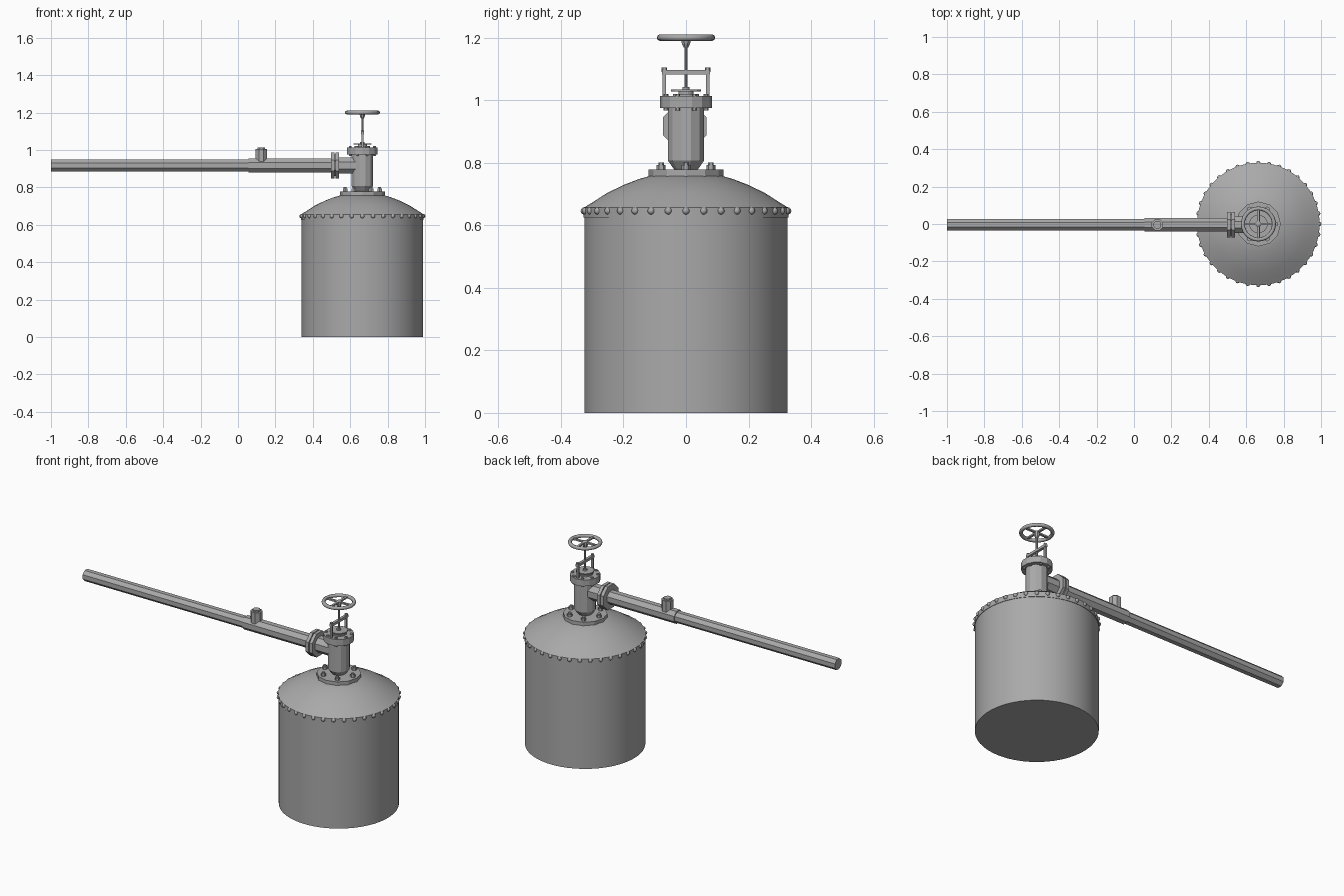
import bpy, bmesh, math
from mathutils import Vector

cube = bpy.data.objects.get("Cube")
if cube:
    bpy.data.objects.remove(cube, do_unlink=True)

grey = bpy.data.materials.new("steel_grey")
grey.use_nodes = True
GREY = (0.4, 0.4, 0.4, 1)
grey.diffuse_color = GREY
grey.node_tree.nodes["Principled BSDF"].inputs["Base Color"].default_value = GREY

CX = 0.665   # tank axis
PY = -0.004  # pipe axis
PZ = 0.917


def finish(name, bm, smooth=None):
    bmesh.ops.recalc_face_normals(bm, faces=bm.faces)
    mesh = bpy.data.meshes.new(name)
    bm.to_mesh(mesh)
    bm.free()
    mesh.materials.append(grey)
    ob = bpy.data.objects.new(name, mesh)
    bpy.context.collection.objects.link(ob)
    if smooth:
        bpy.ops.object.select_all(action='DESELECT')
        ob.select_set(True)
        bpy.context.view_layer.objects.active = ob
        bpy.ops.object.shade_smooth_by_angle(angle=math.radians(smooth))
    return ob


def lathe(bm, profile, sides, origin, axis='Z', turn=0.5):
    """Closed solid of revolution from (radius, height) pairs."""
    rings = []
    for r, h in profile:
        ring = []
        for i in range(sides):
            a = math.tau * (i + turn) / sides
            u, v = r * math.cos(a), r * math.sin(a)
            p = Vector((u, v, h)) if axis == 'Z' else Vector((h, u, v))
            ring.append(bm.verts.new(p + Vector(origin)))
        rings.append(ring)
    for a, b in zip(rings, rings[1:]):
        for i in range(sides):
            j = (i + 1) % sides
            bm.faces.new((a[i], a[j], b[j], b[i]))
    bm.faces.new(rings[0][::-1])
    bm.faces.new(rings[-1])


def turned(name, profile, sides, origin=(CX, 0, 0), axis='Z', turn=0.5, smooth=None):
    bm = bmesh.new()
    lathe(bm, profile, sides, origin, axis, turn)
    return finish(name, bm, smooth)


def box(bm, center, size):
    verts = bmesh.ops.create_cube(bm, size=1)["verts"]
    for v in verts:
        v.co = Vector(a * b for a, b in zip(v.co, size)) + Vector(center)


def circle(count, radius, turn=0.0):
    for i in range(count):
        a = math.tau * (i + turn) / count
        yield CX + radius * math.cos(a), radius * math.sin(a)


# Tank: straight wall and domed lid with a slight lip
turned("tank_body", [(0.325, 0), (0.325, 0.64)], 48, smooth=30)
turned("tank_lid", [(0.328, 0.625), (0.328, 0.656), (0.30, 0.673), (0.255, 0.702),
                    (0.20, 0.729), (0.15, 0.748), (0.10, 0.762)], 48, smooth=35)

# Rivets around the lid seam
bm = bmesh.new()
for x, y in circle(36, 0.325):
    ball = bmesh.ops.create_uvsphere(bm, u_segments=8, v_segments=6, radius=0.012)["verts"]
    bmesh.ops.translate(bm, verts=ball, vec=(x, y, 0.646))
finish("lid_rivets", bm, 60)

# Base flange with bolts
turned("base_flange", [(0.12, 0.752), (0.12, 0.778)], 12, turn=0)
bm = bmesh.new()
for x, y in circle(6, 0.092):
    lathe(bm, [(0.014, 0.775), (0.014, 0.793), (0.009, 0.793), (0.009, 0.801)], 6, (x, y, 0))
finish("base_bolts", bm)

# Valve body, collar and gland
turned("valve_body", [(0.035, 0.775), (0.042, 0.782), (0.06, 0.807), (0.06, 0.98)], 12)
turned("valve_collar", [(0.083, 0.975), (0.083, 1.013)], 14)
turned("valve_gland", [(0.043, 1.01), (0.043, 1.02), (0.025, 1.02), (0.025, 1.028),
                       (0.05, 1.028), (0.05, 1.034), (0.012, 1.034), (0.012, 1.042)], 12)
bm = bmesh.new()
for x, y in circle(8, 0.07, 0.5):
    lathe(bm, [(0.008, 0.967), (0.008, 1.02)], 6, (x, y, 0))
finish("collar_bolts", bm)

# Yoke: two posts and a crossbar
bm = bmesh.new()
for side in (-1, 1):
    box(bm, (CX, side * 0.069, 1.053), (0.012, 0.011, 0.095))
    lathe(bm, [(0.009, 1.09), (0.009, 1.104)], 6, (CX, side * 0.069, 0))
box(bm, (CX, 0, 1.089), (0.016, 0.155, 0.015))
finish("yoke", bm)

# Stem and handwheel
turned("valve_stem", [(0.006, 1.01), (0.006, 1.2)], 8)
turned("handwheel_hub", [(0.008, 1.168), (0.014, 1.18), (0.016, 1.19), (0.016, 1.205),
                         (0.008, 1.21)], 8)
bm = bmesh.new()
for i in range(4):
    dx, dy = ((1, 0), (0, 1), (-1, 0), (0, -1))[i]
    box(bm, (CX + dx * 0.044, dy * 0.044, 1.2),
        (0.08 if dx else 0.013, 0.08 if dy else 0.013, 0.009))
finish("handwheel_spokes", bm)
bpy.ops.mesh.primitive_torus_add(major_radius=0.083, minor_radius=0.0105, major_segments=28,
                                 minor_segments=8, location=(CX, 0, 1.2))
rim = bpy.context.object
rim.name = "handwheel_rim"
rim.data.materials.append(grey)
bpy.ops.object.shade_smooth_by_angle(angle=math.radians(50))

# Outlet pipe, coupling sleeve and flange pair
axis_origin = (0, PY, PZ)
turned("long_pipe", [(0.034, -1), (0.034, 0.1)], 8, axis_origin, 'X')
turned("pipe_sleeve", [(0.040, 0.055), (0.040, 0.51)], 8, axis_origin, 'X')
turned("valve_outlet", [(0.047, 0.53), (0.047, 0.65)], 8, axis_origin, 'X')
turned("pipe_flange", [(0.075, 0.498), (0.075, 0.517), (0.062, 0.517), (0.062, 0.522),
                       (0.075, 0.522), (0.075, 0.541)], 8, axis_origin, 'X')

# Capped stub on the pipe
turned("pipe_stub", [(0.033, 0.925), (0.033, 1.005), (0.022, 1.005), (0.022, 1.014)], 8,
       (0.125, PY, 0))
